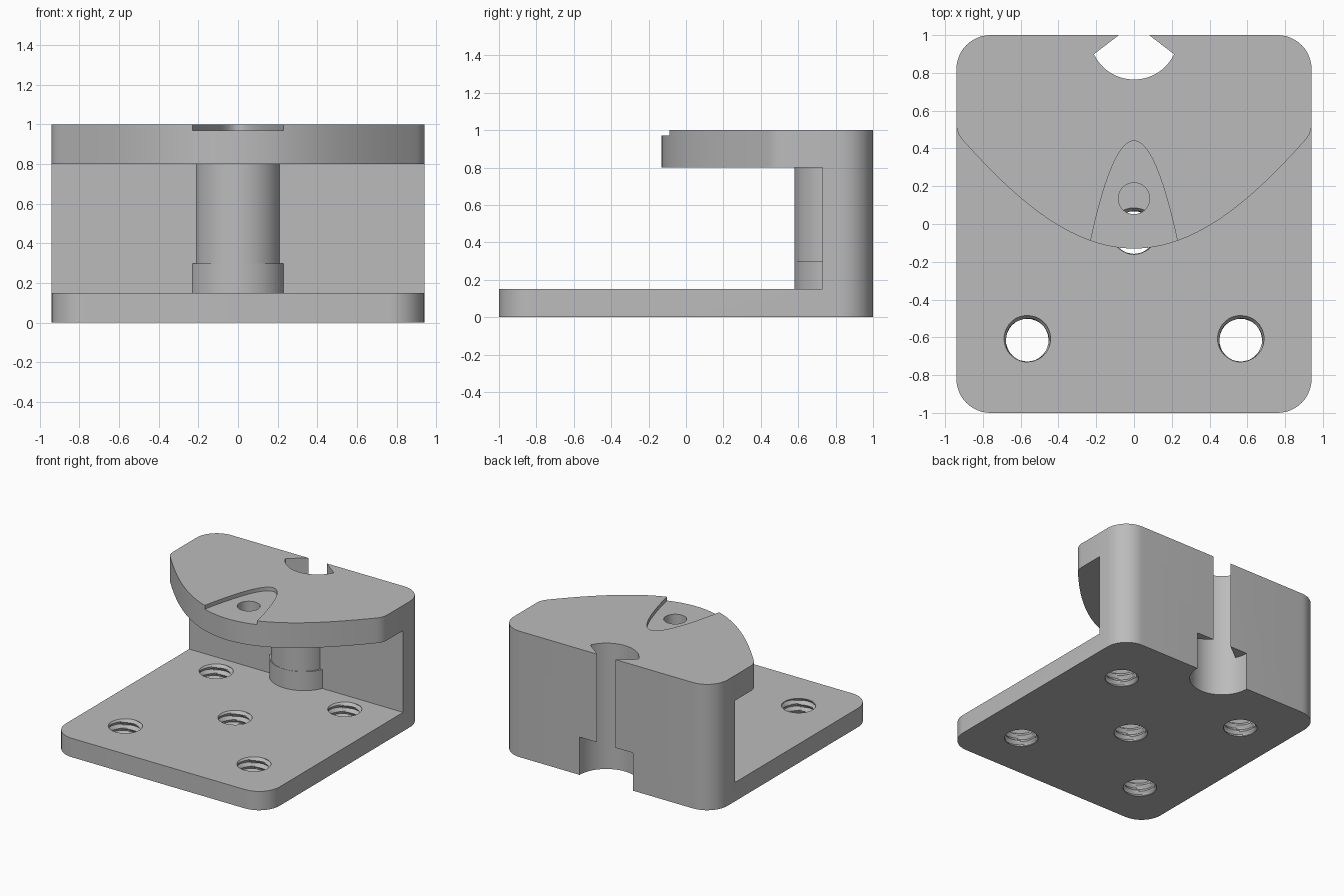
import bpy, bmesh
from math import sin, cos, pi, atan2, radians

old = bpy.data.objects.get("Cube")
if old:
    bpy.data.objects.remove(old, do_unlink=True)

grey = bpy.data.materials.new("plain grey")
grey.use_nodes = True
colour = (0.5, 0.5, 0.5, 1)
grey.diffuse_color = colour
grey.node_tree.nodes["Principled BSDF"].inputs["Base Color"].default_value = colour


def finish(bm, name):
    bmesh.ops.recalc_face_normals(bm, faces=bm.faces)
    mesh = bpy.data.meshes.new(name)
    bm.to_mesh(mesh)
    bm.free()
    mesh.materials.append(grey)
    obj = bpy.data.objects.new(name, mesh)
    bpy.context.collection.objects.link(obj)
    return obj


def prism(name, outline, z0, z1):
    """Extrude a closed plan outline from z0 to z1."""
    bm = bmesh.new()
    base = bm.faces.new([bm.verts.new((x, y, z0)) for x, y in outline])
    top = bmesh.ops.extrude_face_region(bm, geom=[base])["geom"]
    bmesh.ops.translate(bm, vec=(0, 0, z1 - z0),
                        verts=[v for v in top if isinstance(v, bmesh.types.BMVert)])
    return finish(bm, name)


def arc(cx, cy, r, a0, a1, n=24):
    return [(cx + r * cos(a0 + (a1 - a0) * i / n), cy + r * sin(a0 + (a1 - a0) * i / n))
            for i in range(n + 1)]


def combine(target, tool, operation="DIFFERENCE"):
    """Apply a boolean and discard the tool."""
    mod = target.modifiers.new("shape", "BOOLEAN")
    mod.object, mod.operation, mod.solver = tool, operation, "EXACT"
    bpy.context.view_layer.objects.active = target
    bpy.ops.object.modifier_apply(modifier=mod.name)
    bpy.data.objects.remove(tool, do_unlink=True)


def thread_cutter(x, y, r=0.112, depth=0.022, pitch=0.05, sides=36, levels=24):
    """Cylinder with a helical V thread; the groove meets the top at the back."""
    bm = bmesh.new()
    rings = []
    for j in range(levels + 1):
        z = -0.03 + 0.21 * j / levels
        ring = []
        for i in range(sides):
            a = 2 * pi * i / sides
            turn = ((z - 0.15) / pitch - (a - pi / 2) / (2 * pi)) % 1
            rad = r + depth * abs(2 * turn - 1)
            ring.append(bm.verts.new((x + rad * cos(a), y + rad * sin(a), z)))
        rings.append(ring)
    for low, high in zip(rings, rings[1:]):
        for i in range(sides):
            k = (i + 1) % sides
            bm.faces.new((low[i], low[k], high[k], high[i]))
    bm.faces.new(rings[0])
    bm.faces.new(rings[-1])
    return finish(bm, "thread_cutter")


# Body: rounded block
W, R = 0.94, 0.18
outline = []
for sx, sy, a in ((1, 1, 0), (-1, 1, pi / 2), (-1, -1, pi), (1, -1, 1.5 * pi)):
    outline += arc(sx * (W - R), sy * (1 - R), R, a, a + pi / 2, 12)
body = prism("bracket_body", outline, 0, 1)

# Open gap between base plate and top plate
combine(body, prism("gap_cutter", [(-2, -2), (2, -2), (2, 0.73), (-2, 0.73)], 0.15, 0.8))

# Bowed front edge of the top plate, with softened side corners
half = [(0.89 * i / 24, 0) for i in range(25)]
half = [(x, -0.13 + 0.78 * x**2 - 0.1 * x**4) for x, _ in half]
half += [(0.912, 0.45), (0.928, 0.475), (0.937, 0.5), (W, 0.52), (1.2, 0.52)]
front = [(-x, y) for x, y in reversed(half[1:])] + half
combine(body, prism("front_cutter", front + [(1.2, -2), (-1.2, -2)], 0.7, 1.1))

# Curved boss on the wall, with a slightly wider foot
for r, front_y, z0, z1 in ((0.222, 0.58, 0.2, 0.85), (0.251, 0.579, 0.1, 0.3)):
    cy = front_y + r
    dy = 0.745 - cy
    a = atan2(dy, (r * r - dy * dy) ** 0.5)
    combine(body, prism("boss", arc(0, cy, r, a, -pi - a, 40), z0, z1), "UNION")

# Keyhole channel down the back wall, wide at the foot
a = atan2(-0.1, 0.21)
channel = arc(0, 1, 0.235, a, -pi - a, 40)
combine(body, prism("channel_cutter",
                    channel + [(-0.08, 1), (-0.08, 1.2), (0.08, 1.2), (0.08, 1)], -0.1, 1.1))
foot = arc(0, 1, 0.235, 0, -pi, 48)
combine(body, prism("foot_cutter", foot + [(-0.235, 1.2), (0.235, 1.2)], -0.1, 0.3))

# Shallow pointed recess in the top plate and its through hole
recess = []
for i in range(-24, 25):
    x = 0.26 * i / 24
    recess.append((x, 0.44 - 0.53 * (x / 0.23) ** 2))
combine(body, prism("recess_cutter", recess, 0.97, 1.1))
combine(body, prism("hole_cutter", arc(0, 0.135, 0.083, 0, 2 * pi, 40)[:-1], 0.7, 1.1))

# Five threaded holes in the base plate
mid = -0.045
for x, y in ((0, 0), (1, 1), (1, -1), (-1, 1), (-1, -1)):
    combine(body, thread_cutter(0.565 * x, mid + 0.57 * y))

# Smooth curved walls, sharp edges
bpy.ops.object.select_all(action="DESELECT")
body.select_set(True)
bpy.context.view_layer.objects.active = body
bpy.ops.object.shade_smooth_by_angle(angle=radians(30))
